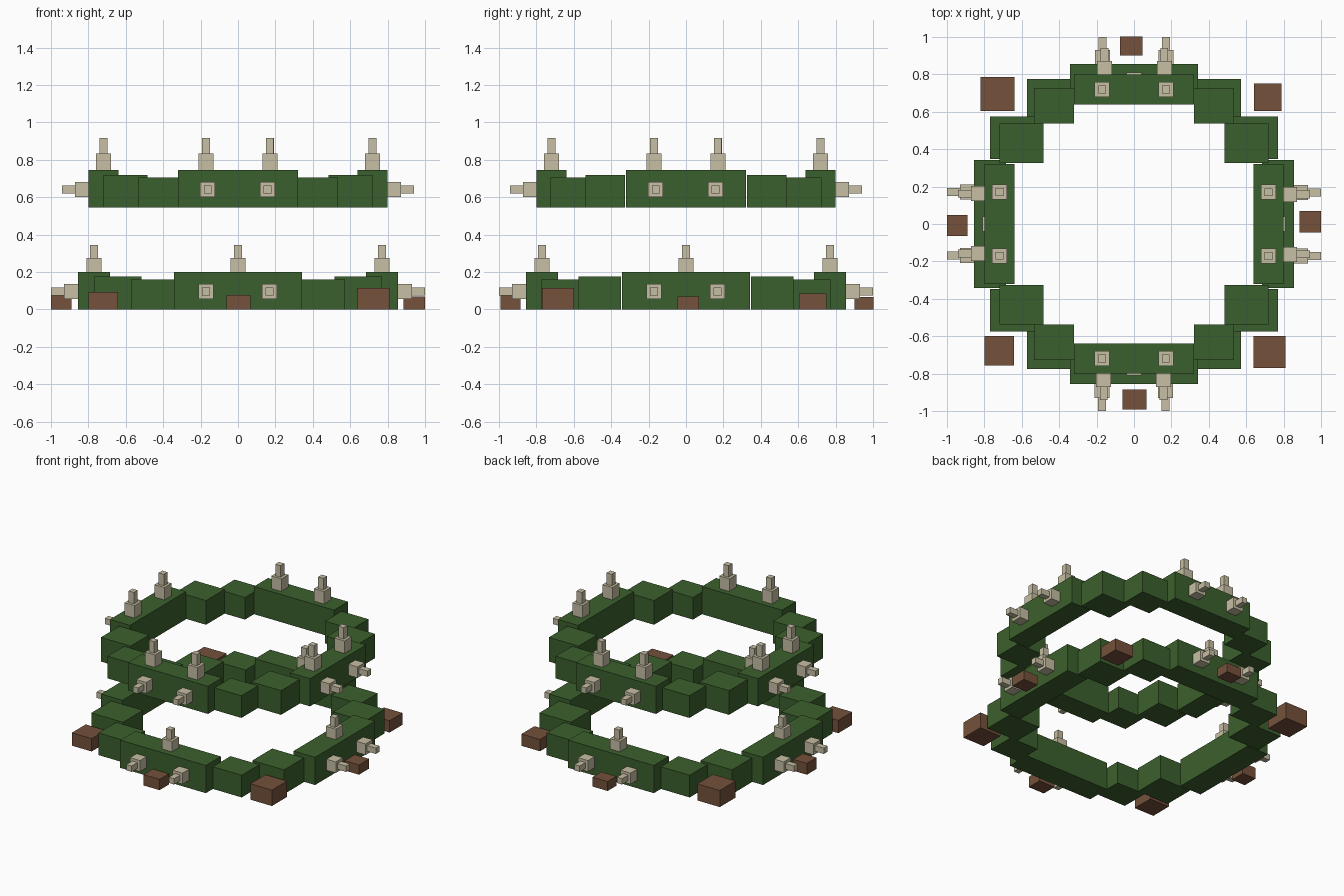
import bpy
from math import pi
from mathutils import Matrix, Vector

old = bpy.data.objects.get("Cube")
if old:
    bpy.data.objects.remove(old, do_unlink=True)


def material(name, rgb):
    m = bpy.data.materials.new(name)
    m.use_nodes = True
    m.diffuse_color = (*rgb, 1)
    m.node_tree.nodes["Principled BSDF"].inputs["Base Color"].default_value = (*rgb, 1)
    return m


GREEN = material("dark green", (0.044, 0.117, 0.026))
BONE = material("pale bone", (0.57, 0.52, 0.37))
BROWN = material("earth brown", (0.178, 0.083, 0.044))


def box(name, mat, lo, hi, turn=0):
    """Box between two corners, turned about z by quarter turns."""
    lo, hi = Vector(lo), Vector(hi)
    size = hi - lo
    bpy.ops.mesh.primitive_cube_add(size=1)
    ob = bpy.context.object
    ob.name = name
    ob.data.transform(Matrix.Rotation(turn * pi / 2, 4, "Z")
                      @ Matrix.Translation((lo + hi) / 2)
                      @ Matrix.Diagonal((*size, 1)))
    ob.data.materials.append(mat)
    return ob


def pin(name, base, axis, length, turn):
    """Square thorn: a wide block with a narrow tip along one axis."""
    base, axis = Vector(base), Vector(axis)
    across = Vector((1, 1, 1)) - Vector([abs(c) for c in axis])
    mid, end = base + axis * length * 0.52, base + axis * length
    for part, a, b, r in (("block", base, mid, 0.04), ("tip", mid, end, 0.021)):
        lo = Vector([min(p) for p in zip(a, b)]) - across * r
        hi = Vector([max(p) for p in zip(a, b)]) + across * r
        box(f"{name}_{part}", BONE, lo, hi, turn)


def ring(name, z, s, top_xs, side_xs, top_len, side_len):
    # Long sides, each with thorns on top and on the outside
    for t in range(4):
        box(f"{name}_side", GREEN, (-0.32 * s, -0.8 * s, z), (0.32 * s, -0.64 * s, z + 0.2), t)
        for x in top_xs:
            pin(f"{name}_top_thorn", (x, -0.72 * s, z + 0.2), (0, 0, 1), top_len, t)
        for x in side_xs:
            pin(f"{name}_outer_thorn", (x, -0.8 * s, z + 0.097), (0, -1, 0), side_len, t)
    # Stepped corners, two blocks each
    for sx in (-1, 1):
        for sy in (-1, 1):
            for x0, x1, y0, y1, h in ((0.32, 0.535, 0.537, 0.725, 0.16),
                                      (0.483, 0.72, 0.325, 0.537, 0.175)):
                xs = sorted((sx * x0 * s, sx * x1 * s))
                ys = sorted((sy * y0 * s, sy * y1 * s))
                box(f"{name}_corner", GREEN, (xs[0], ys[0], z), (xs[1], ys[1], z + h))


ring("lower_ring", 0, 1.07, (0,), (-0.172, 0.168), 0.145, 0.143)
ring("upper_ring", 0.545, 1.0, (-0.172, 0.17), (-0.162, 0.158), 0.173, 0.14)

# Loose earth blocks around the base: centre x, centre y, width, height
for x, y, w, h in ((-0.73, 0.695, 0.18, 0.12), (0.715, 0.678, 0.148, 0.085),
                   (-0.72, -0.677, 0.158, 0.093), (0.725, -0.685, 0.172, 0.115),
                   (-0.015, 0.952, 0.1, 0.068), (-0.945, -0.008, 0.11, 0.082),
                   (0.942, 0.012, 0.116, 0.07), (0.003, -0.938, 0.108, 0.078)):
    stretch = 0.06 if abs(x) < 0.1 else 0
    hx = w / 2 + stretch / 6
    box("earth_block", BROWN, (x - hx, y - w / 2, 0), (x + hx, y + w / 2, h))
